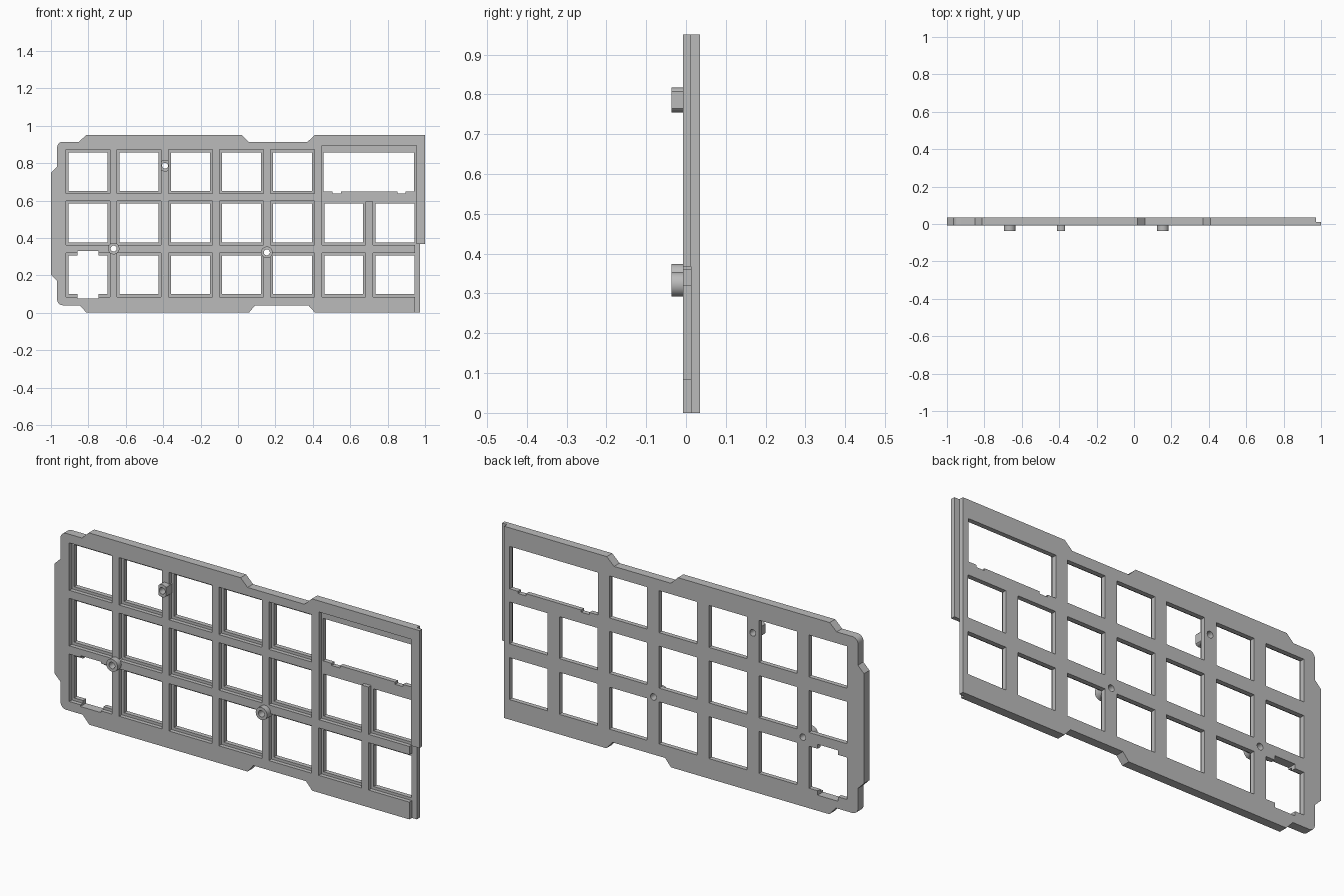
import bpy
import bmesh
import math
from mathutils import Matrix

cube = bpy.data.objects.get("Cube")
if cube:
    bpy.data.objects.remove(cube, do_unlink=True)

grey = bpy.data.materials.new("plain grey")
grey.use_nodes = True
grey.diffuse_color = (0.5, 0.5, 0.5, 1)
bsdf = next(n for n in grey.node_tree.nodes if n.type == 'BSDF_PRINCIPLED')
bsdf.inputs["Base Color"].default_value = grey.diffuse_color


def rect(x0, x1, z0, z1):
    return [(x0, z0), (x1, z0), (x1, z1), (x0, z1)]


def arc(cx, cz, r, a0, a1, n):
    angles = [math.radians(a0 + (a1 - a0) * i / n) for i in range(n + 1)]
    return [(cx + r * math.cos(a), cz + r * math.sin(a)) for a in angles]


def circle(cx, cz, r):
    return arc(cx, cz, r, 0, 360, 32)[:-1]


def slab(name, loops, y0, y1):
    """Extrude an outline with holes between two depths."""
    curve = bpy.data.curves.new(name, 'CURVE')
    curve.dimensions = '2D'
    curve.fill_mode = 'BOTH'
    curve.extrude = (y1 - y0) / 2
    for loop in loops:
        spline = curve.splines.new('POLY')
        spline.points.add(len(loop) - 1)
        for point, (x, z) in zip(spline.points, loop):
            point.co = (x, z, 0, 1)
        spline.use_cyclic_u = True
    temp = bpy.data.objects.new("profile", curve)
    bpy.context.collection.objects.link(temp)
    graph = bpy.context.evaluated_depsgraph_get()
    mesh = bpy.data.meshes.new_from_object(temp.evaluated_get(graph))
    bpy.data.objects.remove(temp, do_unlink=True)
    bpy.data.curves.remove(curve)

    bm = bmesh.new()
    bm.from_mesh(mesh)
    bmesh.ops.remove_doubles(bm, verts=bm.verts, dist=1e-5)
    bmesh.ops.recalc_face_normals(bm, faces=bm.faces)
    bmesh.ops.transform(bm, verts=bm.verts, matrix=Matrix.Translation(
        (0, (y0 + y1) / 2, 0)) @ Matrix.Rotation(math.pi / 2, 4, 'X'))
    bm.to_mesh(mesh)
    bm.free()
    mesh.name = name
    mesh.materials.clear()
    mesh.materials.append(grey)
    obj = bpy.data.objects.new(name, mesh)
    bpy.context.collection.objects.link(obj)
    bpy.context.view_layer.objects.active = obj
    for other in bpy.context.selected_objects:
        other.select_set(False)
    obj.select_set(True)
    bpy.ops.object.shade_smooth_by_angle(angle=math.radians(30))
    return obj


# Key grid
COLS = [-0.802 + 0.2735 * i for i in range(7)]
ROWS = [0.203, 0.479, 0.754]
HOLE, RECESS = 0.104, 0.1175
FRONT, STEP, BACK = -0.008, 0.012, 0.035


def key(col, row, half):
    x, z = COLS[col], ROWS[row]
    return rect(x - half, x + half, z - half, z + half)


def notched_key(half):
    """Bottom left opening with clip notches above and below."""
    x, z = COLS[0], ROWS[0]
    w, h = 0.056, 0.126
    upper = [(x + half, z + half), (x + w, z + half), (x + w, z + h),
             (x - w, z + h), (x - w, z + half), (x - half, z + half)]
    return upper + [(2 * x - px, 2 * z - pz) for px, pz in upper]


# Rim shared by both layers, from top right round the left to bottom right
rim = [(0.41, 0.95), (0.37, 0.912), (0.058, 0.912), (0.02, 0.95),
       (-0.812, 0.95), (-0.85, 0.914)]
rim += arc(-0.937, 0.884, 0.03, 90, 180, 6)
rim += [(-0.967, 0.78), (-1.0, 0.747), (-1.0, 0.203), (-0.967, 0.17)]
rim += arc(-0.937, 0.07, 0.03, 180, 270, 6)
rim += [(-0.846, 0.04), (-0.81, 0), (0.058, 0), (0.09, 0.038),
        (0.378, 0.038), (0.412, 0)]

# Screw bosses: centre and half width
bosses = [(-0.39, 0.786, 0.0205), (-0.665, 0.343, 0.031), (0.154, 0.323, 0.031)]
screw_holes = [circle(x, z, 0.016) for x, z, _ in bosses]

# Back layer with the key openings and the wide notched opening
back_holes = [key(c, r, HOLE) for c in range(7) for r in range(3)
              if (c, r) != (0, 0) and not (c > 4 and r == 2)]
wide = [(0.458, 0.648)]
for x0, x1 in ((0.505, 0.55), (0.853, 0.896)):
    wide += [(x0, 0.648), (x0, 0.637), (x1, 0.637), (x1, 0.648)]
wide += [(0.942, 0.648), (0.942, 0.858), (0.458, 0.858)]
slab("back_plate",
     [rim + [(0.972, 0), (0.972, 0.95)], notched_key(HOLE), wide]
     + back_holes + screw_holes, STEP, BACK)

# Front layer: larger openings, open right side with a post and a side tongue
left = COLS[6] - RECESS
low, high = ROWS[0] - RECESS, ROWS[0] + RECESS
sill = ROWS[1] - RECESS
post = COLS[5] + RECESS
right_side = [(0.945, 0), (0.945, low), (left, low), (left, high),
              (0.945, high), (0.945, sill), (left, sill), (left, 0.596),
              (post, 0.596), (post, sill), (0.45, sill), (0.45, 0.895),
              (0.955, 0.895), (0.955, 0.368), (1.0, 0.368), (1.0, 0.95)]
front_holes = [key(c, r, RECESS) for c in range(5) for r in range(3)
               if (c, r) != (0, 0)] + [key(5, 0, RECESS)]
slab("front_frame", [rim + right_side, notched_key(RECESS)]
     + front_holes + screw_holes, FRONT, STEP)

# Hollow screw bosses, the upper one trimmed to the width of its bar
for i, (x, z, half) in enumerate(bosses):
    outer = [(min(max(px, x - half), x + half), pz)
             for px, pz in circle(x, z, 0.031)]
    slab(f"screw_boss_{i + 1}", [outer, screw_holes[i]], -0.037, STEP)
